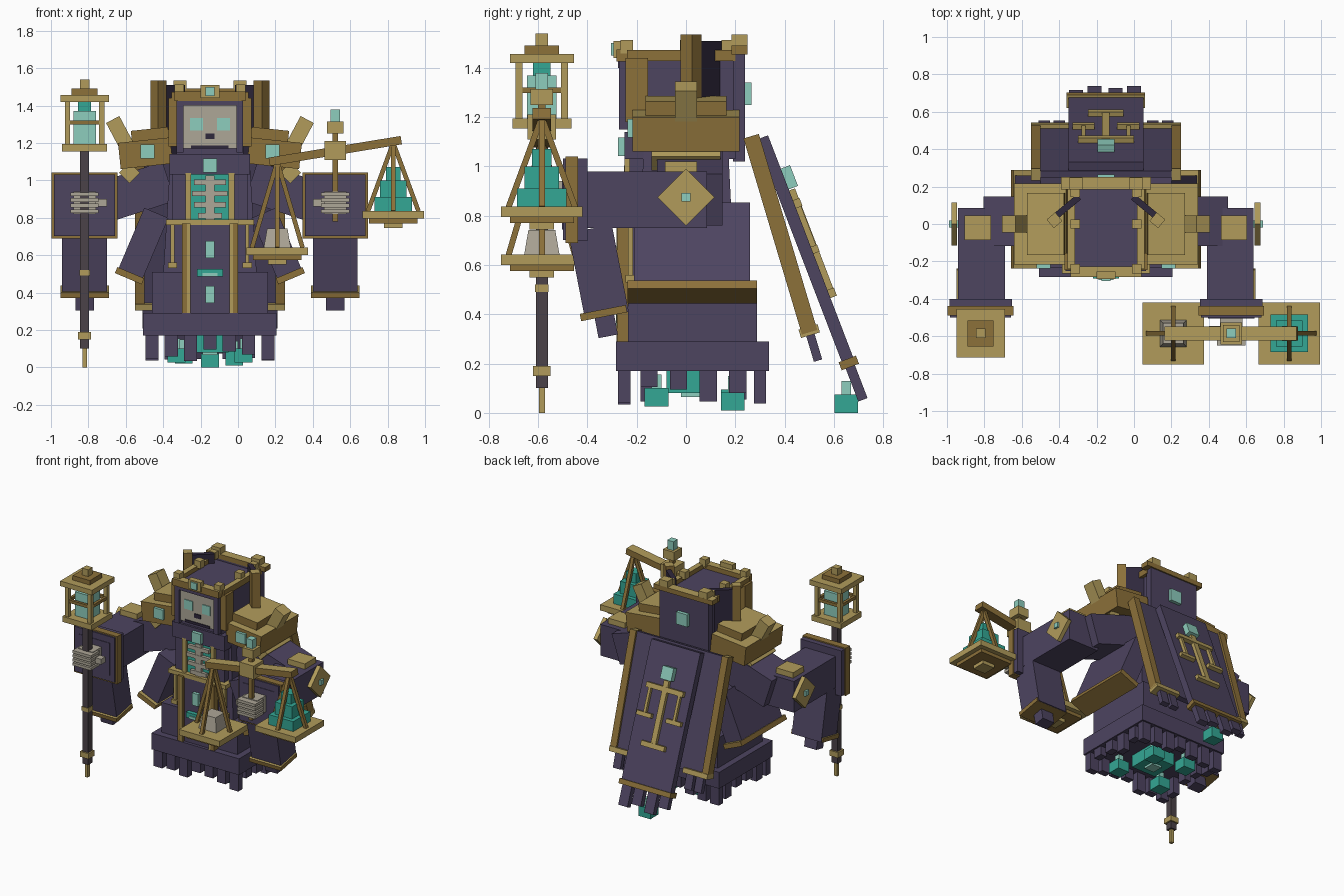
import bpy, bmesh, math, random
from mathutils import Matrix, Vector

if "Cube" in bpy.data.objects:
    bpy.data.objects.remove(bpy.data.objects["Cube"])
random.seed(4)


def material(name, rgb):
    m = bpy.data.materials.new(name)
    m.use_nodes = True
    m.diffuse_color = (*rgb, 1)
    m.node_tree.nodes["Principled BSDF"].inputs["Base Color"].default_value = (*rgb, 1)
    return m


purple = material("purple cloth", (.075, .058, .118))
dark = material("dark cloth", (.028, .021, .045))
gold = material("gold", (.44, .33, .105))
bronze = material("dark gold", (.265, .165, .042))
teal = material("teal", (.034, .39, .30))
cyan = material("pale cyan", (.27, .61, .51))
bone = material("bone grey", (.42, .385, .31))
wood = material("dark wood", (.07, .055, .065))

# Everything is placed relative to the figure's own centre line
ORIGIN = Matrix.Translation((-.15, 0, 0))


def box(name, at, size, mat, rot=(0, 0, 0), base=None, side=None, taper=1):
    """Box centred at a point, with optional tilt, taper and second colour on its sides."""
    mesh = bpy.data.meshes.new(name)
    bm = bmesh.new()
    bmesh.ops.create_cube(bm, size=1)
    for v in bm.verts:
        if v.co.z > 0:
            v.co.x *= taper
            v.co.y *= taper
        v.co = Vector(a * b for a, b in zip(v.co, size))
    mesh.materials.append(mat)
    if side:
        mesh.materials.append(side)
        for f in bm.faces:
            f.material_index = int(f.normal.z < .5)
    bm.to_mesh(mesh)
    bm.free()
    turn = Matrix.Rotation(math.radians(rot[2]), 4, 'Z') @ Matrix.Rotation(math.radians(rot[1]), 4, 'Y') \
        @ Matrix.Rotation(math.radians(rot[0]), 4, 'X')
    obj = bpy.data.objects.new(name, mesh)
    obj.matrix_world = ORIGIN @ (base or Matrix()) @ Matrix.Translation(at) @ turn
    bpy.context.collection.objects.link(obj)
    return obj


def span(name, x, y, z, mat, **kw):
    """Box given by its ranges along each axis."""
    r = (x, y, z)
    return box(name, [(a + b) / 2 for a, b in r], [b - a for a, b in r], mat, **kw)


def stack(name, x, y, layers):
    """Square blocks on one axis: half width, bottom, top, material."""
    for h, lo, hi, mat in layers:
        span(name, (x - h, x + h), (y - h, y + h), (lo, hi), mat)


def rod(name, p, q, w, mat):
    p, q = Vector(p), Vector(q)
    base = Matrix.Translation((p + q) / 2) @ (q - p).to_track_quat('Z', 'Y').to_matrix().to_4x4()
    box(name, (0, 0, 0), (w, w, (q - p).length), mat, base=base)


# Robe
span("lower_skirt", (-.357, .357), (-.284, .337), (.17, .29), purple)
span("upper_skirt", (-.31, .31), (-.235, .288), (.29, .51), purple)
span("torso", (-.25, .25), (-.2, .2), (.5, 1.1), purple, taper=.85)

# Ragged hem
for i in range(7):
    t = -.31 + i * .62 / 6
    for y in (-.25, .3):
        low = random.uniform(.03, .1)
        span("hem_tatter", (t - .035, t + .035), (y - .025, y + .025), (low, .18), purple)
for i in range(4):
    t = -.15 + i * .12
    for x in (-.32, .32):
        low = random.uniform(.03, .11)
        span("hem_tatter", (x - .025, x + .025), (t - .035, t + .035), (low, .18), purple)

# Glowing blocks below the hem
stack("ghost_core", 0, .02, [(.1, .08, .18, teal), (.04, .065, .1, cyan)])
for x, y, z in ((-.18, -.12, .025), (.18, -.12, .025), (.13, .19, .01), (-.14, .19, .02), (0, .65, 0)):
    stack("ghost_block", x, y, [(.048, z, z + .075, teal), (.02, z + .07, z + .13, cyan)])

# Front tabard
span("tabard", (-.13, .13), (-.262, -.2), (.22, .77), purple)
span("tabard_top_trim", (-.235, .235), (-.265, -.18), (.76, .79), gold)
for s in (-1, 1):
    box("tabard_edge", (s * .127, -.257, .495), (.045, .045, .55), bronze)
    box("tabard_edge_highlight", (s * .115, -.28, .495), (.015, .005, .55), gold)
    box("belt_cord", (s * .2, -.225, .66), (.02, .02, .22), gold)
    box("cord_weight", (s * .2, -.225, .545), (.05, .04, .03), gold)
for z in (.39, .63):
    box("tabard_gem", (0, -.265, z), (.05, .04, .09), cyan, side=cyan)
box("tabard_clasp", (0, -.27, .505), (.14, .045, .04), teal)
box("tabard_clasp_light", (0, -.295, .495), (.08, .008, .02), cyan)

# Rib cage
box("chest_glow", (0, -.21, .91), (.2, .04, .25), teal)
box("spine", (0, -.235, .9), (.05, .03, .25), bone)
for z, w in ((.99, .17), (.93, .19), (.87, .17), (.81, .13)):
    box("rib", (0, -.24, z), (w, .025, .028), bone)
for s in (-1, 1):
    box("chest_edge", (s * .115, -.225, .91), (.03, .05, .26), gold)
    box("robe_lapel", (s * .165, -.2, .92), (.07, .06, .3), purple)

# Head and hood
span("neck_collar", (-.215, .215), (-.25, .2), (1.03, 1.14), purple)
box("collar_gem", (0, -.255, 1.08), (.075, .04, .075), cyan)
span("hood", (-.18, .18), (-.235, .2), (1.12, 1.44), purple)
box("face", (0, -.24, 1.285), (.29, .03, .23), bone)
for s in (-1, 1):
    box("eye", (s * .072, -.257, 1.3), (.068, .008, .068), cyan)
    box("hood_front_side", (s * .16, -.25, 1.29), (.035, .045, .28), purple)
    box("hood_front_edge", (s * .2, -.2, 1.31), (.045, .09, .26), bronze)
    box("hood_side_rim", (s * .185, -.02, 1.45), (.04, .44, .045), gold, side=bronze)
    for y in (-.24, 0, .17):
        box("rim_stud", (s * .165, y, 1.485), (.05, .05, .055), gold)
box("nose", (0, -.257, 1.235), (.05, .008, .03), dark)
box("mouth", (0, -.257, 1.178), (.2, .008, .018), dark)
box("brow", (0, -.25, 1.415), (.34, .05, .03), purple)
box("hood_front_rim", (0, -.255, 1.45), (.38, .055, .05), gold, side=bronze)
box("brow_mount", (0, -.275, 1.475), (.1, .04, .07), gold)
box("brow_gem", (0, -.295, 1.475), (.05, .02, .05), cyan)

# High collar behind the head
span("collar_back", (-.2, .2), (.19, .24), (1.02, 1.47), purple)
span("collar_top_rail", (-.24, .24), (.185, .25), (1.455, 1.49), gold, side=bronze)
box("collar_back_gem", (0, .25, 1.295), (.09, .03, .09), cyan)
for s in (-1, 1):
    box("collar_stud", (s * .16, .217, 1.51), (.07, .065, .05), gold)
    box("collar_wing", (s * .21, .09, 1.3), (.17, .035, .42), dark, rot=(0, 0, -s * 40))
    box("collar_wing_post", (s * .275, .02, 1.36), (.06, .06, .35), gold, side=bronze, rot=(0, 0, -s * 40))


# Cape, built in its own tilted frames
outer = Matrix.Translation((0, .383, .725)) @ Matrix.Rotation(math.radians(16.6), 4, 'X')
inner = Matrix.Translation((0, .485, .66)) @ Matrix.Rotation(math.radians(21), 4, 'X')
box("cape", (0, 0, 0), (.74, .035, .82), purple, base=outer)
box("cape_panel", (0, 0, 0), (.4, .05, .98), purple, base=inner)
box("cape_panel_trim", (0, 0, -.49), (.42, .075, .035), gold, base=inner, side=bronze)
for s in (-1, 1):
    box("cape_edge", (s * .375, 0, 0), (.05, .065, .83), gold, base=outer, side=bronze)
    box("cape_bottom_trim", (s * .3, 0, -.41), (.2, .08, .035), gold, base=outer)
    for x in (.25, .33):
        box("cape_tatter", (s * x, 0, -.48), (.06, .035, .11), purple, base=outer)
for x, h in ((-.16, .09), (-.06, .15), (.05, .12), (.15, .15)):
    box("panel_tatter", (x, 0, -.5 - h / 2), (.075, .04, h), purple, base=inner)

# Balance emblem on the cape
box("cape_gem", (0, .045, .3), (.09, .04, .09), cyan, base=inner)
box("emblem_post", (0, .035, .02), (.04, .03, .46), gold, base=inner)
box("emblem_beam", (0, .038, .19), (.3, .03, .035), gold, base=inner)
box("emblem_foot", (0, .038, -.2), (.19, .03, .035), gold, base=inner)
for s in (-1, 1):
    box("emblem_hanger", (s * .12, .035, .09), (.02, .025, .2), gold, base=inner)
    box("emblem_pan", (s * .12, .037, -.01), (.12, .03, .03), gold, base=inner)

# Shoulders, arms and sleeves
for s in (-1, 1):
    box("shoulder_pad", (s * .345, 0, 1.145), (.28, .435, .14), gold, side=bronze, rot=(0, s * 6, 0))
    box("shoulder_cap", (s * .32, 0, 1.24), (.2, .33, .07), gold, side=bronze, rot=(0, s * 6, 0))
    box("shoulder_gem", (s * .335, -.222, 1.155), (.075, .03, .075), cyan)
    box("shoulder_horn", (s * .48, 0, 1.25), (.08, .09, .17), gold, rot=(0, s * 28, 0))
    box("shoulder_strap", (s * .43, 0, 1.04), (.08, .28, .08), gold, rot=(0, s * 45, 0))
    box("upper_arm", (s * .42, .015, .93), (.42, .265, .22), purple, rot=(0, s * 18, 0))
    box("forearm", (s * .665, -.165, .865), (.25, .5, .23), purple)
    box("elbow_block", (s * .685, -.02, .97), (.14, .13, .1), gold)
    box("elbow_rod", (s * .74, 0, .875), (.2, .036, .036), cyan)
    box("elbow_diamond", (s * .81, 0, .875), (.03, .163, .163), gold, rot=(45, 0, 0))
    box("elbow_stud", (s * .83, 0, .875), (.02, .036, .036), cyan)
    box("side_robe", (s * .357, .025, .66), (.14, .47, .36), purple, rot=(0, -s * 23, 0))
    box("side_robe_trim", (s * .43, .025, .49), (.155, .525, .035), gold, side=bronze, rot=(0, -s * 23, 0))
    box("hanging_sleeve", (s * .67, -.355, .57), (.24, .18, .36), purple, rot=(11, 0, 0))
    box("sleeve_trim", (s * .67, -.335, .405), (.26, .19, .03), gold, side=bronze, rot=(11, 0, 0))
    box("sleeve_tatter", (s * .67, -.325, .36), (.1, .08, .1), purple, rot=(11, 0, 0))
    box("cuff_back", (s * .67, -.43, .865), (.335, .06, .335), purple)
    box("cuff_trim", (s * .67, -.463, .865), (.352, .05, .352), bronze)
    box("cuff_front", (s * .67, -.485, .867), (.325, .03, .33), purple)
    box("cuff_opening", (s * .67, -.5, .865), (.25, .008, .24), purple)

    # Skeletal hand
    box("hand", (s * .67, -.55, .88), (.12, .11, .12), bone)
    for i in range(4):
        box("finger", (s * .67, -.6, .835 + i * .03), (.15, .1, .02), bone)
    box("thumb", (s * .58, -.57, .88), (.06, .05, .04), bone)

# Lantern staff
X, Y = -.67, -.585
stack("staff", X, Y, [(.012, 0, .12, gold), (.024, .1, 1.17, wood), (.035, .15, .19, gold), (.028, .49, .52, gold)])
stack("lantern", X, Y, [(.06, 1.19, 1.37, cyan), (.035, 1.37, 1.43, teal), (.12, 1.155, 1.195, gold),
                        (.13, 1.42, 1.457, gold), (.07, 1.45, 1.49, bronze), (.025, 1.48, 1.54, gold)])
for a in (-1, 1):
    for b in (-1, 1):
        box("lantern_post", (X + a * .092, Y + b * .092, 1.31), (.028, .028, .24), gold)
    box("lantern_bar", (X, Y + a * .092, 1.31), (.18, .02, .022), bronze)
    box("lantern_bar", (X + a * .092, Y, 1.31), (.02, .18, .022), bronze)

# Balance scale
X = .67
stack("scale_post", X, Y, [(.015, .78, 1.26, bronze), (.058, 1.11, 1.21, gold),
                           (.045, 1.25, 1.315, gold), (.025, 1.315, 1.38, cyan)])
box("scale_beam", (X, Y, 1.157), (.715, .075, .045), gold, side=bronze, rot=(0, -9.3, 0))
for x, z, top in ((.36, .6, 1.1), (.98, .795, 1.2)):
    stack("scale_pan", x, Y, [(.165, z, z + .042, gold), (.13, z - .025, z, bronze), (.05, z - .05, z - .02, gold)])
    for dx, dy in ((1, 0), (-1, 0), (0, 1), (0, -1)):
        rod("scale_cord", (x, Y, top), (x + dx * .135, Y + dy * .135, z + .04), .024, bronze)
box("stone_weight", (.36, Y, .69), (.145, .145, .105), bone, taper=.75)
stack("soul_pile", .98, Y, [(.1, .835, .91, teal), (.07, .91, 1, teal), (.04, 1, 1.07, teal)])
